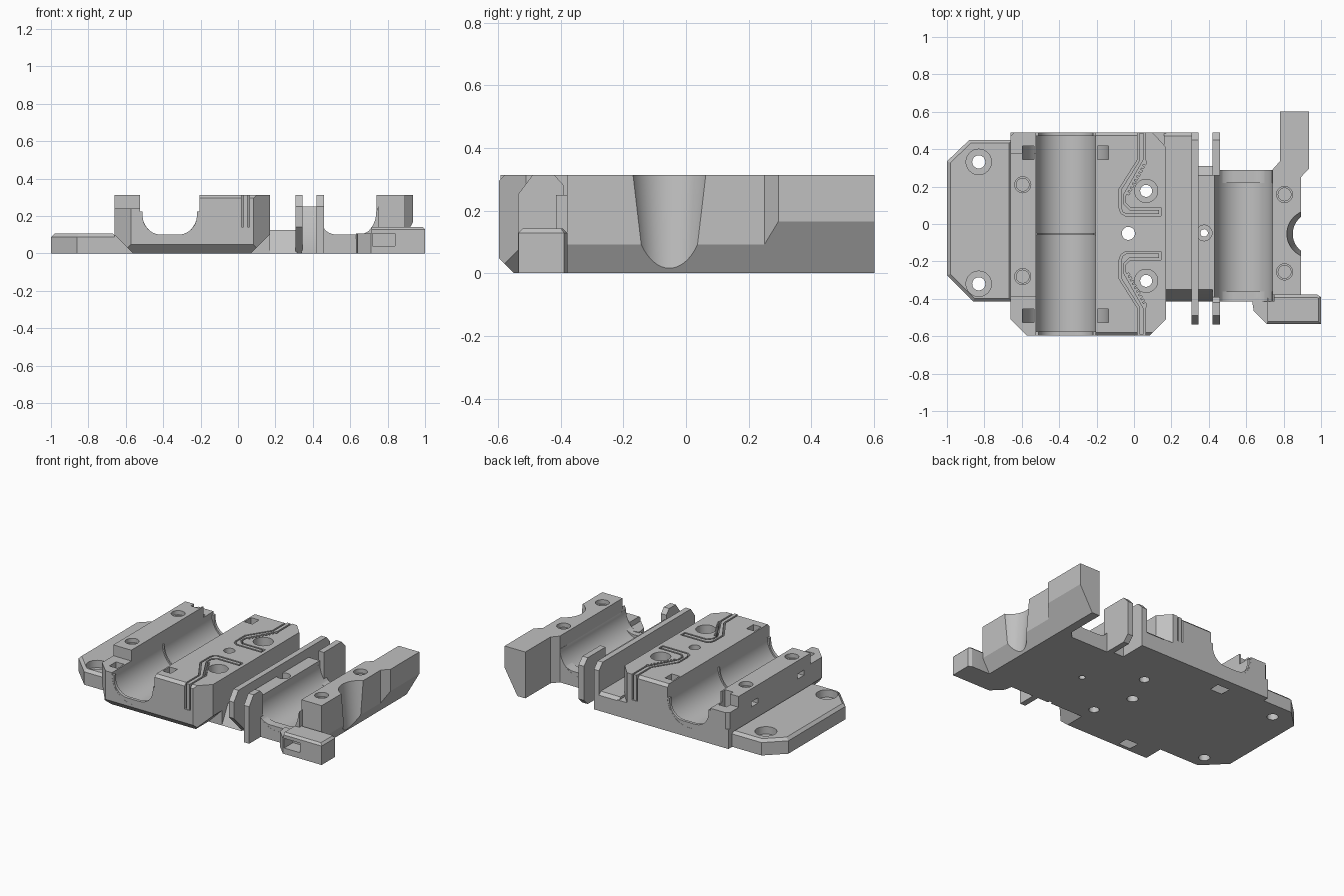
import bpy, bmesh, math
from mathutils import Vector

cube = bpy.data.objects.get("Cube")
if cube:
    bpy.data.objects.remove(cube, do_unlink=True)

GREY = bpy.data.materials.new("mid grey")
GREY.use_nodes = True
GREY.diffuse_color = (0.53, 0.53, 0.53, 1)
GREY.node_tree.nodes["Principled BSDF"].inputs["Base Color"].default_value = (0.53, 0.53, 0.53, 1)

TOP = 0.313      # height of the tall walls
MID = -0.053     # symmetry line of the bearing block
FRONT = -0.597   # front of the bearing block
BASE = -0.415    # front of the base


def prism(name, pts, axis, lo, hi, bevel=0):
    """Extrude a 2D outline along one axis."""
    place = {"x": lambda a, b, h: (h, a, b),
             "y": lambda a, b, h: (a, h, b),
             "z": lambda a, b, h: (a, b, h)}[axis]
    bm = bmesh.new()
    face = bm.faces.new([bm.verts.new(place(a, b, lo)) for a, b in pts])
    ext = bmesh.ops.extrude_face_region(bm, geom=[face])
    new = [v for v in ext["geom"] if isinstance(v, bmesh.types.BMVert)]
    bmesh.ops.translate(bm, verts=new, vec=Vector(place(0, 0, hi - lo)))
    bmesh.ops.recalc_face_normals(bm, faces=bm.faces[:])
    if bevel:
        rim = [e for e in bm.edges if all(v in new for v in e.verts)]
        bmesh.ops.bevel(bm, geom=rim, offset=bevel, segments=1, affect="EDGES")
    mesh = bpy.data.meshes.new(name)
    bm.to_mesh(mesh)
    bm.free()
    mesh.materials.append(GREY)
    obj = bpy.data.objects.new(name, mesh)
    bpy.context.collection.objects.link(obj)
    return obj


def rect(a0, a1, b0, b1):
    return [(a0, b0), (a1, b0), (a1, b1), (a0, b1)]


def arc(cx, cy, r, start, end, n=24):
    angles = [math.radians(start + (end - start) * i / n) for i in range(n + 1)]
    return [(cx + r * math.cos(t), cy + r * math.sin(t)) for t in angles]


def inset(pts, d):
    """Shrink a counter-clockwise outline by d with mitred corners."""
    vs, out = [Vector(p) for p in pts], []
    for i, v in enumerate(vs):
        a, b = (v - vs[i - 1]).normalized(), (vs[(i + 1) % len(vs)] - v).normalized()
        n1, n2 = Vector((-a.y, a.x)), Vector((-b.y, b.x))
        out.append(tuple(v + (n1 + n2) * d / (1 + n1.dot(n2))))
    return out


def box(x0, x1, y0, y1, z0, z1):
    return prism("cutter", rect(x0, x1, y0, y1), "z", z0, z1)


def hole(x, y, r, z0=-0.1, z1=0.5):
    return prism("cutter", arc(x, y, r, 0, 360, 32)[:-1], "z", z0, z1)


def cut(obj, cutters):
    """Subtract each cutter, then discard it."""
    for c in cutters:
        c.hide_render = True
        mod = obj.modifiers.new("cut", "BOOLEAN")
        mod.operation, mod.solver, mod.object = "DIFFERENCE", "EXACT", c
        graph = bpy.context.evaluated_depsgraph_get()
        mesh = bpy.data.meshes.new_from_object(obj.evaluated_get(graph))
        obj.modifiers.clear()
        obj.data = mesh
        bpy.data.objects.remove(c, do_unlink=True)


def wedge(axis, lo, hi, *pts):
    return prism("cutter", pts, axis, lo, hi)


def lip(name, cx, half, y0, y1):
    """End wall of a trough: round outside, flat floor inside."""
    inner = arc(cx - half + .1, .2, .1, 180, 270, 10) + arc(cx + half - .1, .2, .1, 270, 360, 10)
    prism(name, arc(cx, TZ, .165, 0, -180) + [(cx - half, TZ)] + inner + [(cx + half, TZ)],
          "y", y0, y1)


# Mounting flange with two counterbored holes
flange = prism("mounting_flange", [(-1, -.275), (-.86, BASE), (-.65, BASE), (-.65, .45),
                                   (-.88, .45), (-1, .335)], "z", 0, .105, bevel=.018)
for y in (-.32, .332):
    cut(flange, [hole(-.83, y, .035), hole(-.83, y, .068, .055)])

# Bearing block with a round trough
BX, TZ = -.365, .225
section = [(-.66, 0), (.17, 0), (.17, TOP), (BX + .16, TOP)]
section += arc(BX, TZ, .16, 0, -180) + [(BX - .16, TOP), (-.66, TOP)]
block = prism("bearing_block", section, "y", FRONT, .49)

# Chamfers and lowered wall ends
cut(block, [
    wedge("z", -.1, .5, (-.68, -.49), (-.56, -.61), (-.68, -.61)),
    wedge("z", -.1, .5, (.19, -.49), (.07, -.61), (.19, -.61)),
    wedge("z", .11, .5, (.19, .39), (.08, .51), (.19, .51)),
    wedge("z", .13, .5, (-.68, .45), (-.62, .51), (-.68, .51)),
    wedge("x", -.8, .3, (-.61, .06), (-.53, -.02), (-.61, -.02)),
    wedge("y", -.7, BASE, (-.68, .12), (-.54, -.02), (-.68, -.02)),
    wedge("y", -.7, BASE, (.19, .12), (.05, -.02), (.19, -.02)),
    wedge("x", -.3, .3, (-.617, .275), (-.557, .335), (-.617, .335)),
    wedge("x", -.215, .02, (.51, .275), (.45, .335), (.51, .335)),
    box(-.7, BX - .155, .38, .6, .24, .5),
    box(-.7, BX - .155, -.7, -.39, .24, .5),
])

# Strap channels looping under the trough
loop = [(BX + .23, .5)] + arc(BX, .225, .23, 0, -180) + [(BX - .23, .5), (BX - .17, .5)]
loop += arc(BX, .225, .17, -180, 0) + [(BX + .17, .5)]
for y in (.382, -.49):
    cut(block, [prism("cutter", loop, "y", y - .036, y + .036)])

# Toothed belt channels, mirrored, each with a closely fitting belt insert
teeth = []
start, end, count = Vector((-.045, .155)), Vector((.055, .335)), 9
side = Vector((.012, -.007))
for i in range(count):
    for t, out in ((0, 0), (.5, 0), (.5, 1), (1, 1)):
        teeth.append(tuple(start.lerp(end, (i + t) / count) + side * out))
left = [(.018, .345), (-.08, .19), (-.08, .09), (-.07, .06), (-.045, .045),
        (.145, .045), (.145, .09), (-.02, .09), (-.045, .115)]
channel = [(.018, .6)] + left + teeth + [(.062, .345), (.062, .6)]
insert = inset([(.018, .5)] + left + [(-.045, .155), (.062, .345), (.062, .5)], .011)
for name, s, y in (("back", 1, .177), ("front", -1, -.304)):
    def flip(pts):
        return [(px, MID + s * (py + .05)) for px, py in pts]
    cut(block, [prism("cutter", flip(channel), "z", .14, .5),
                hole(.065, y, .032), hole(.065, y, .062, .2)])
    prism(name + "_belt_insert", flip(insert), "z", .135, TOP)

# Screw holes and nut slots of the left wall, and the central hole
for y in (.21, -.281):
    cut(block, [hole(-.595, y, .043, .285), hole(-.595, y, .034, .1),
                box(-.7, -.56, y - .035, y + .035, .19, .225)])
cut(block, [hole(-.03, -.05, .035)])

# Lips inside the trough
lip("front_lip", BX, .145, FRONT + .001, -.575)
lip("back_lip", BX, .145, .47, .489)
prism("middle_lip", arc(BX, TZ, .165, 0, -180) + arc(BX, TZ, .15, -180, 0),
      "y", MID - .005, MID + .005)

# Low strip beside the block
prism("centre_strip", [(BASE, 0), (.49, 0), (.49, .105), (.47, .125), (-.35, .125)],
      "x", .16, .315)

# Guide fins
prism("long_fin", [(-.35, 0), (-.40, 0), (-.537, .14), (-.537, .25), (-.49, TOP), (.45, TOP),
                   (.49, .27), (.49, 0)], "x", .308, .346)
prism("front_fin", [(-.39, 0), (-.537, 0), (-.537, .25), (-.49, TOP), (-.42, TOP),
                    (-.39, .28)], "x", .42, .46)
prism("back_fin", [(.26, 0), (.45, 0), (.49, .04), (.49, .27), (.45, TOP), (.26, TOP)], "x", .42, .46)

# Second trough, with a ledge next to the long fin
CX = .585
ledge = prism("cradle_ledge", [(BASE, 0), (.31, 0), (.31, .2), (.26, .25), (-.35, .25), (BASE, .105)],
              "x", .34, .425)
cut(ledge, [hole(.375, -.048, .02), hole(.375, -.048, .042, .06)])
prism("cradle", [(.42, 0), (.75, 0), (.75, .25)] + arc(CX, TZ, .155, 0, -180) + [(.43, .25), (.42, .25)],
      "y", BASE, .29)
lip("cradle_front_lip", CX, .154, BASE + .001, -.36)
lip("cradle_back_lip", CX, .154, .22, .289)

# Tall side wall with a rear arm, sloped underside and tapered scoop
wall = prism("side_wall", [(.74, -.38), (.892, -.38), (.892, .25), (.935, .295), (.935, .602),
                           (.78, .602), (.78, .335), (.74, .29)], "z", 0, TOP)
bm = bmesh.new()
bmesh.ops.create_cone(bm, cap_ends=True, segments=48, radius1=.084, radius2=.137, depth=.5)
bmesh.ops.translate(bm, verts=bm.verts[:], vec=(.945, MID, .15))
scoop = box(0, 1, 0, 1, 0, 1)
bm.to_mesh(scoop.data)
bm.free()
cut(wall, [scoop, wedge("y", -.7, .8, (.828, -.02), (.959, .207), (.98, -.02))])
for y in (.158, -.256):
    cut(wall, [hole(.805, y, .043, .285), hole(.805, y, .034, .1),
               box(.7, .83, y - .035, y + .035, .19, .225)])

# Front connector tab with a slot
tab = prism("connector_tab", [(.63, -.40), (.64, -.465), (.71, -.535), (1, -.535), (1, -.39),
                              (.98, -.378), (.74, -.378)], "z", 0, .142, bevel=.014)
cut(tab, [box(.72, .84, -.6, -.44, .04, .105), box(.5, .715, -.6, -.3, .105, .3)])

# Smooth the round surfaces, keep hard edges
for obj in bpy.context.collection.objects:
    if obj.type == "MESH" and obj.data.materials and obj.data.materials[0] == GREY:
        bpy.ops.object.select_all(action="DESELECT")
        obj.select_set(True)
        bpy.context.view_layer.objects.active = obj
        bpy.ops.object.shade_smooth_by_angle(angle=math.radians(25))
